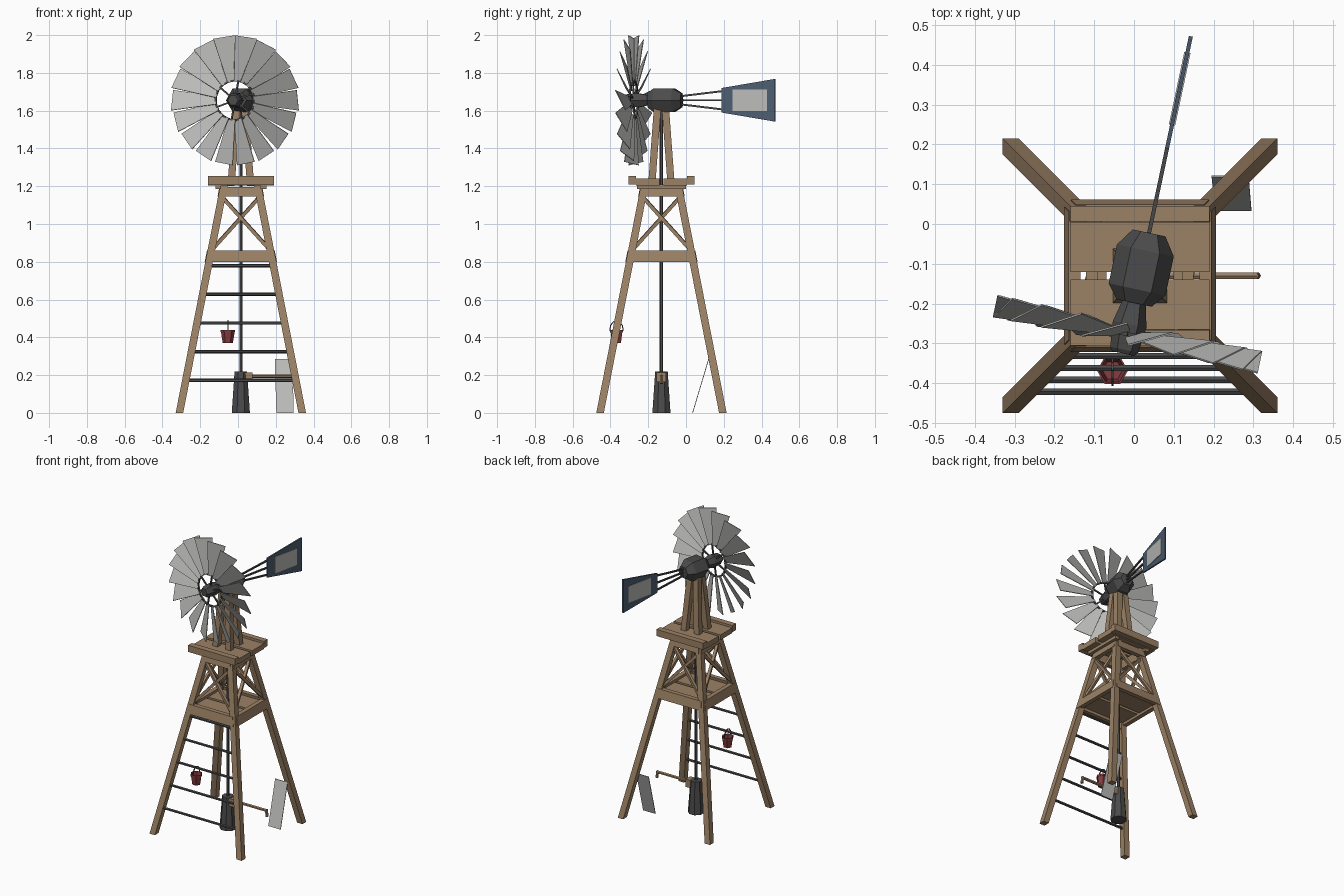
import bpy, bmesh
from math import sin, cos, pi, radians
from mathutils import Vector, Matrix

cube = bpy.data.objects.get("Cube")
if cube:
    bpy.data.objects.remove(cube, do_unlink=True)


def material(name, rgb):
    m = bpy.data.materials.new(name)
    m.use_nodes = True
    m.diffuse_color = (*rgb, 1)
    m.node_tree.nodes["Principled BSDF"].inputs["Base Color"].default_value = (*rgb, 1)
    return m


WOOD = material("weathered_wood", (0.33, 0.22, 0.13))
IRON = material("dark_iron", (0.07, 0.07, 0.072))
SHEET = material("sheet_metal", (0.5, 0.5, 0.49))
BLUE = material("vane_blue", (0.075, 0.11, 0.165))
RED = material("bucket_red", (0.24, 0.045, 0.05))

TOWER = Matrix.Translation((0.015, -0.13, 0))
HEAD = TOWER @ Matrix.Translation((0, 0, 1.655)) @ Matrix.Rotation(radians(-12), 4, "Z")


def loft(name, rings, mat, frame=TOWER):
    """Skin a closed solid through rings of equal point count."""
    bm = bmesh.new()
    loops = [[bm.verts.new(p) for p in ring] for ring in rings]
    for a, b in zip(loops, loops[1:]):
        for i in range(len(a)):
            j = (i + 1) % len(a)
            bm.faces.new((a[i], a[j], b[j], b[i]))
    bm.faces.new(loops[0][::-1])
    bm.faces.new(loops[-1])
    bmesh.ops.recalc_face_normals(bm, faces=bm.faces)
    me = bpy.data.meshes.new(name)
    bm.to_mesh(me)
    bm.free()
    me.materials.append(mat)
    ob = bpy.data.objects.new(name, me)
    ob.matrix_world = frame
    bpy.context.collection.objects.link(ob)
    return ob


def rect(c, w, d):
    return [Vector(c) + Vector((x * w / 2, y * d / 2, 0))
            for x, y in ((-1, -1), (1, -1), (1, 1), (-1, 1))]


def box(name, x, y, z, mat, frame=TOWER):
    c = ((x[0] + x[1]) / 2, (y[0] + y[1]) / 2)
    size = (x[1] - x[0], y[1] - y[0])
    return loft(name, [rect((*c, h), *size) for h in z], mat, frame)


def rod(name, p, q, r, mat, sides=6, frame=TOWER):
    p, q = Vector(p), Vector(q)
    turn = (q - p).to_track_quat("Z", "Y")
    circle = [turn @ Vector((cos(a), sin(a), 0)) * r
              for a in ((i + 0.5) * 2 * pi / sides for i in range(sides))]
    return loft(name, [[e + c for c in circle] for e in (p, q)], mat, frame)


def plate(name, points, offset, mat, frame=TOWER):
    off = Vector(offset)
    pts = [Vector(p) for p in points]
    return loft(name, [[p - off / 2 for p in pts], [p + off / 2 for p in pts]], mat, frame)


def lathe(name, profile, sides, mat, frame, phase=0):
    """Profile of (height, radius) turned about local z."""
    angles = [phase + i * 2 * pi / sides for i in range(sides)]
    return loft(name, [[(r * cos(a), r * sin(a), h) for a in angles] for h, r in profile], mat, frame)


def leg_at(z):
    return 0.325 - 0.196 * z


# Four splayed legs and the four posts carrying the head
for sx in (-1, 1):
    for sy in (-1, 1):
        side = ("left" if sx > 0 else "right") + ("_back" if sy > 0 else "_front")
        loft("leg_" + side, [rect((sx * leg_at(z), sy * leg_at(z), z), 0.04, 0.04)
                             for z in (0, 1.21)], WOOD)
        loft("head_post_" + side, [rect((sx * c, sy * c, z), 0.038, 0.038)
                                   for c, z in ((0.052, 1.2), (0.02, 1.63))], WOOD)

# Frame beams and crossed braces on each side
for n, side in enumerate(("front", "left", "back", "right")):
    turn = TOWER @ Matrix.Rotation(n * pi / 2, 4, "Z")
    for level, z0, z1 in (("lower", 0.8, 0.86), ("upper", 1.145, 1.195)):
        loft(level + "_beam_" + side,
             [rect((0, -leg_at(z) - 0.008, z), 2 * leg_at(z) + 0.01, 0.03)
              for z in (z0, z1)], WOOD, turn)
    lo, hi = leg_at(0.86), leg_at(1.145)
    for s in (-1, 1):
        rod("brace_" + side, (s * lo, -lo - 0.004 * s, 0.86), (-s * hi, -hi - 0.004 * s, 1.145),
            0.013, WOOD, 4, turn)

# Lower deck and top platform planks
for s in (-1, 1):
    inner, outer = sorted((s * 0.01, s * 0.155))
    box("lower_deck_plank", (-0.16, 0.16), (inner, outer), (0.815, 0.84), WOOD)
    inner, outer = sorted((s * 0.01, s * 0.135))
    box("platform_plank", (-0.175, 0.175), (inner, outer), (1.205, 1.24), WOOD)
    inner, outer = sorted((s * 0.136, s * 0.175))
    box("platform_edge", (-0.175, 0.175), (inner, outer), (1.21, 1.255), WOOD)
    box("platform_joist", (s * 0.12 - 0.015, s * 0.12 + 0.015), (-0.13, 0.13), (1.185, 1.21), WOOD)

# Ladder rungs on the front
for i in range(5):
    z = 0.172 + i * 0.152
    rod("ladder_rung", (-leg_at(z), -leg_at(z), z), (leg_at(z), -leg_at(z), z), 0.009, IRON)

# Pump and drive rod
rod("drive_rod", (0, 0, 0.2), (0, 0, 1.62), 0.009, IRON)
lathe("pump_body", [(0, 0.052), (0.218, 0.036)], 8, IRON, TOWER, pi / 8)
box("pump_outlet", (0.02, 0.062), (-0.025, 0.025), (0.163, 0.215), WOOD)
rod("spout_pipe", (0.05, 0, 0.194), (0.294, 0, 0.194), 0.01, WOOD)
rod("spout_tip", (0.288, 0, 0.2), (0.294, 0, 0.155), 0.01, WOOD)

# Loose metal sheet leaning by the back left leg
plate("leaning_sheet", [(0.188, 0.165, 0), (0.28, 0.165, 0), (0.273, 0.25, 0.285),
                        (0.18, 0.25, 0.285)], (0, 0.004, 0), SHEET)

# Bucket hung from a rung
bucket = Matrix.Translation((-0.054, -0.368, 0.37))
lathe("bucket", [(0, 0.027), (0.058, 0.036), (0.058, 0.039), (0.07, 0.039),
                 (0.07, 0.034), (0.012, 0.025)], 6, RED, bucket)
grip = [(0, 0.036 * cos(a), 0.066 + 0.052 * sin(a)) for a in (i * pi / 6 for i in range(7))]
for p, q in zip(grip, grip[1:]):
    rod("bucket_handle", p, q, 0.004, IRON, 4, bucket)

# Gear housing and hub, turned along the head's axis
axis = HEAD @ Matrix.Rotation(-pi / 2, 4, "X")
lathe("gear_housing", [(-0.07, 0.045), (-0.035, 0.073), (0.065, 0.073), (0.11, 0.042)],
      6, IRON, axis)
lathe("hub", [(-0.2, 0.028), (-0.19, 0.036), (-0.125, 0.043), (-0.06, 0.028)], 6, IRON, axis)

# Wheel: pitched blades, inner ring and spokes
COUNT, FAN_Y, PITCH = 18, -0.15, radians(27)
for i in range(COUNT):
    a = (i + 0.5) * 2 * pi / COUNT
    spin = HEAD @ Matrix.Translation((0, FAN_Y, 0)) @ Matrix.Rotation(a, 4, "Y")
    blade = spin @ Matrix.Rotation(PITCH, 4, "Z")
    plate("blade", [(-0.024, 0, 0.1), (0.024, 0, 0.1), (0.06, 0, 0.34), (-0.06, 0, 0.34)],
          (0, 0.004, 0), SHEET, blade)
    half = pi / COUNT
    x, z = 0.105 * sin(half), 0.105 * cos(half)
    rod("wheel_ring", (-x, 0, z), (x, 0, z), 0.007, IRON, 4, spin)
    if i % 3 == 0:
        rod("wheel_spoke", (0, 0, 0.03), (0, 0, 0.105), 0.006, IRON, 4, spin)

# Tail booms and vane with a pale panel on both faces
for s in (-1, 1):
    rod("tail_boom", (0, 0.09, s * 0.02), (0, 0.36, s * 0.052), 0.007, IRON, 4, HEAD)
rod("tail_spine", (0, 0.09, 0), (0, 0.43, 0), 0.007, IRON, 4, HEAD)
plate("tail_vane", [(0, 0.327, -0.065), (0, 0.615, -0.113), (0, 0.615, 0.113), (0, 0.327, 0.065)],
      (0.01, 0, 0), BLUE, HEAD)
for s in (-1, 1):
    box("vane_panel", sorted((s * 0.004, s * 0.008)), (0.387, 0.573), (-0.056, 0.056), SHEET, HEAD)
